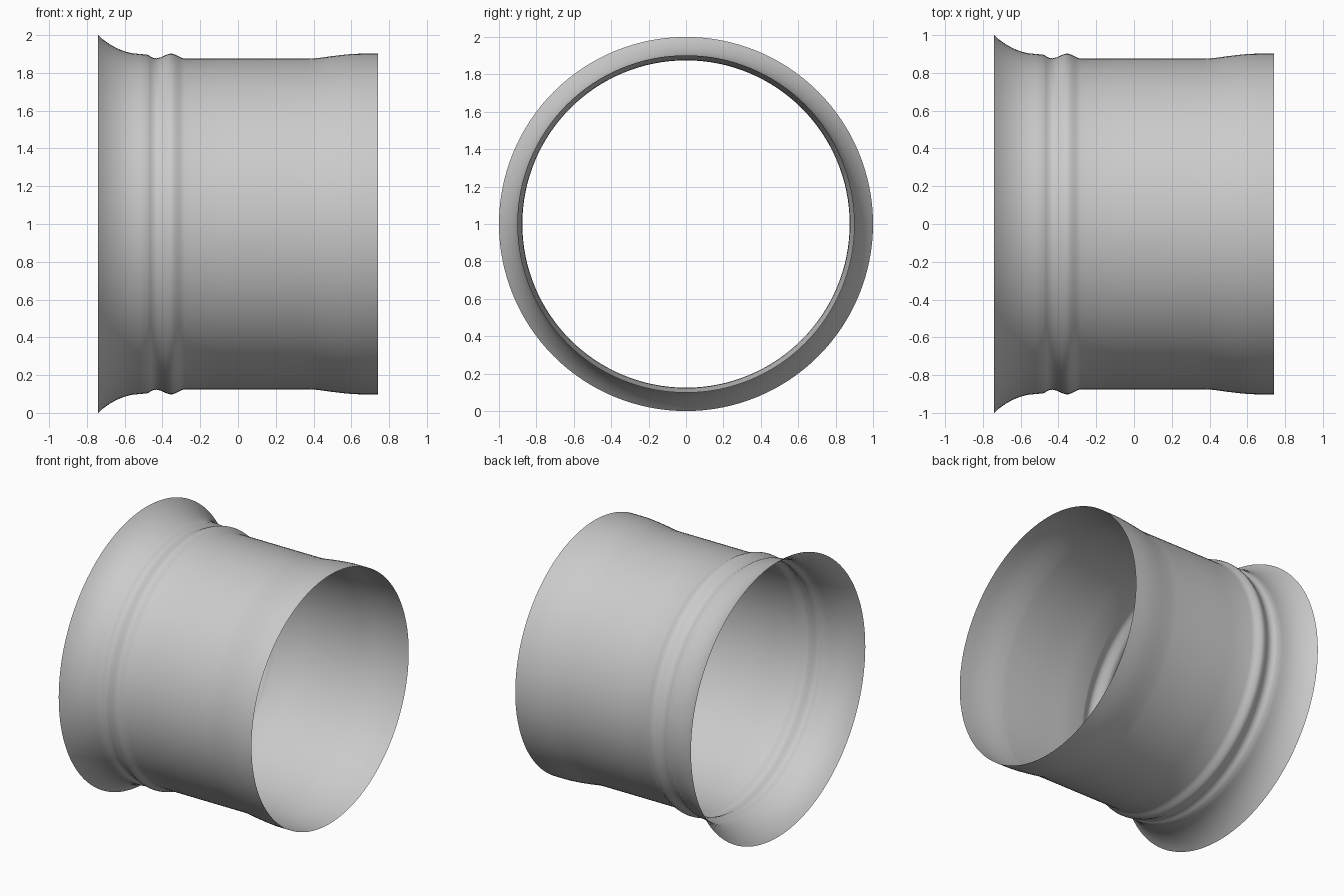
import bpy
import bmesh
import math
from mathutils import Matrix, Vector

cube = bpy.data.objects.get("Cube")
if cube:
    bpy.data.objects.remove(cube, do_unlink=True)

SEGMENTS = 128
AXIS_HEIGHT = 1.0

# Colour
grey = bpy.data.materials.new("plain_grey")
grey.use_nodes = True
colour = (0.6, 0.6, 0.6, 1.0)
grey.diffuse_color = colour
grey.node_tree.nodes["Principled BSDF"].inputs["Base Color"].default_value = colour

# Wall profile as (position along the axis, radius)
flare = [(-0.74, 1.0), (-0.715, 0.977), (-0.68, 0.952), (-0.64, 0.93),
         (-0.6, 0.914), (-0.56, 0.904), (-0.52, 0.9), (-0.48, 0.897)]
bead = [(-0.465, 0.888), (-0.45, 0.88), (-0.43, 0.877), (-0.41, 0.882),
        (-0.385, 0.894), (-0.365, 0.901), (-0.35, 0.902), (-0.335, 0.898),
        (-0.315, 0.888), (-0.3, 0.88), (-0.28, 0.875)]
barrel = [(-0.1, 0.875), (0.1, 0.875), (0.37, 0.875)]
socket = [(0.42, 0.878), (0.5, 0.889), (0.57, 0.897), (0.62, 0.901),
          (0.67, 0.902), (0.74, 0.902)]
profile = flare + bead + barrel + socket

# Thin open sleeve, turned around the x axis
bm = bmesh.new()
rings = []
for x, radius in profile:
    ring = []
    for i in range(SEGMENTS):
        a = math.tau * i / SEGMENTS
        ring.append(bm.verts.new((x, radius * math.cos(a), radius * math.sin(a))))
    rings.append(ring)
for near, far in zip(rings, rings[1:]):
    for i in range(SEGMENTS):
        j = (i + 1) % SEGMENTS
        bm.faces.new((near[i], near[j], far[j], far[i]))

# Face the wall outwards
bm.normal_update()
for face in bm.faces:
    centre = face.calc_center_median()
    if face.normal.dot(Vector((0, centre.y, centre.z))) < 0:
        face.normal_flip()
bm.transform(Matrix.Translation((0, 0, AXIS_HEIGHT)))

mesh = bpy.data.meshes.new("flared_pipe_sleeve")
bm.to_mesh(mesh)
bm.free()
mesh.materials.append(grey)
sleeve = bpy.data.objects.new("flared_pipe_sleeve", mesh)
bpy.context.collection.objects.link(sleeve)

# Smooth shading
bpy.ops.object.select_all(action='DESELECT')
sleeve.select_set(True)
bpy.context.view_layer.objects.active = sleeve
bpy.ops.object.shade_smooth_by_angle(angle=math.radians(50))
